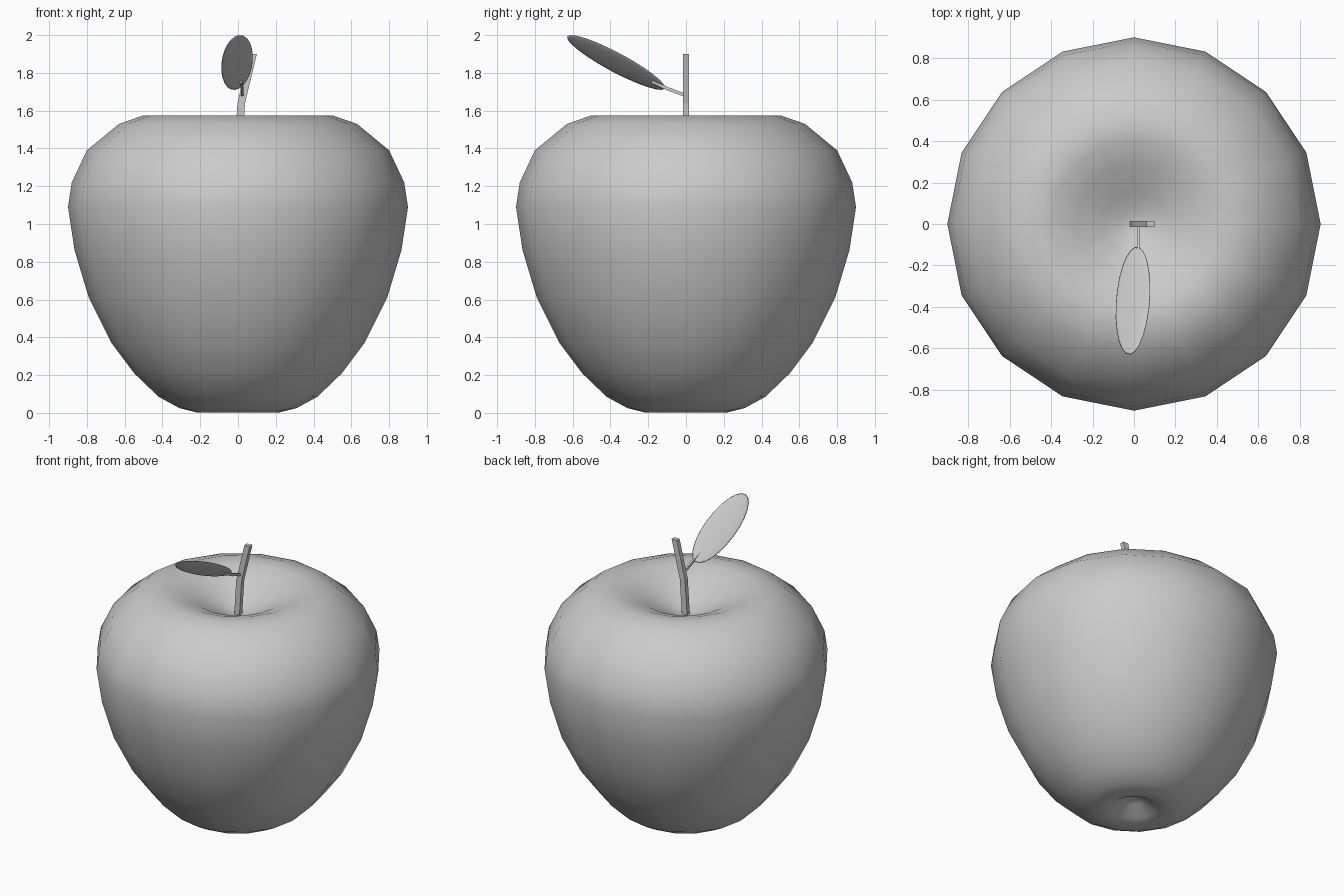
import bpy, bmesh, math
from mathutils import Vector, Matrix

cube = bpy.data.objects.get("Cube")
if cube:
    bpy.data.objects.remove(cube, do_unlink=True)

grey = bpy.data.materials.new("plain grey")
grey.use_nodes = True
COLOUR = (0.6, 0.6, 0.6, 1)
grey.diffuse_color = COLOUR
grey.node_tree.nodes["Principled BSDF"].inputs["Base Color"].default_value = COLOUR


def finish(name, bm, smooth):
    """Turn a bmesh into a named, coloured object."""
    bmesh.ops.recalc_face_normals(bm, faces=bm.faces)
    for face in bm.faces:
        face.smooth = smooth
    mesh = bpy.data.meshes.new(name)
    bm.to_mesh(mesh)
    bm.free()
    mesh.materials.append(grey)
    obj = bpy.data.objects.new(name, mesh)
    bpy.context.collection.objects.link(obj)
    return obj


def lathe(name, profile, sides):
    """Spin a (radius, height) profile around z."""
    bm = bmesh.new()
    verts = [bm.verts.new((r, 0, z)) for r, z in profile]
    edges = [bm.edges.new(pair) for pair in zip(verts, verts[1:])]
    bmesh.ops.spin(bm, geom=verts + edges, cent=(0, 0, 0), axis=(0, 0, 1),
                   angle=2 * math.pi, steps=sides)
    bmesh.ops.remove_doubles(bm, verts=bm.verts, dist=0.0005)
    return finish(name, bm, True)


def bar(name, path, across, up):
    """Sweep a rectangle, given by two half-width vectors, along a path."""
    bm = bmesh.new()
    a, u = Vector(across), Vector(up)
    rings = [[bm.verts.new(Vector(p) + i * a + j * u)
              for i, j in ((-1, -1), (1, -1), (1, 1), (-1, 1))] for p in path]
    for low, high in zip(rings, rings[1:]):
        for k in range(4):
            n = (k + 1) % 4
            bm.faces.new((low[k], low[n], high[n], high[k]))
    bm.faces.new(rings[0])
    bm.faces.new(rings[-1])
    return finish(name, bm, False)


# Fruit body with a dimple above and below
lathe("fruit_body", [
    (0, 0.09), (0.06, 0.075), (0.14, 0.02), (0.22, 0.003), (0.31, 0.025), (0.42, 0.085),
    (0.55, 0.21), (0.67, 0.37), (0.79, 0.61), (0.865, 0.86), (0.9, 1.09),
    (0.88, 1.22), (0.8, 1.39), (0.63, 1.53), (0.5, 1.575), (0.4, 1.565),
    (0.28, 1.52), (0.15, 1.45), (0.06, 1.41), (0, 1.4)], 16)

# Bent stem and the little leaf stalk
bar("stem", [(0, 0, 1.38), (0.017, 0, 1.64), (0.08, 0, 1.9)],
    (0.02, 0, 0), (0, 0.015, 0))
bar("leaf_stalk", [(0.022, 0, 1.68), (0.022, -0.1, 1.717), (0.015, -0.18, 1.755)],
    (0.007, 0, 0), (0, 0.003, 0.008))

# Leaf: a flattened sphere, tilted up and rolled sideways
length = Vector((0.011, 0.259, -0.138))
width = Vector((0.083, 0.024, 0.046))
thick = width.cross(length).normalized() * 0.008
frame = Matrix((width, length, thick)).transposed().to_4x4()
frame.translation = (-0.005, -0.37, 1.855)
bm = bmesh.new()
bmesh.ops.create_uvsphere(bm, u_segments=24, v_segments=12, radius=1)
bmesh.ops.transform(bm, matrix=frame, verts=bm.verts)
finish("leaf", bm, True)
